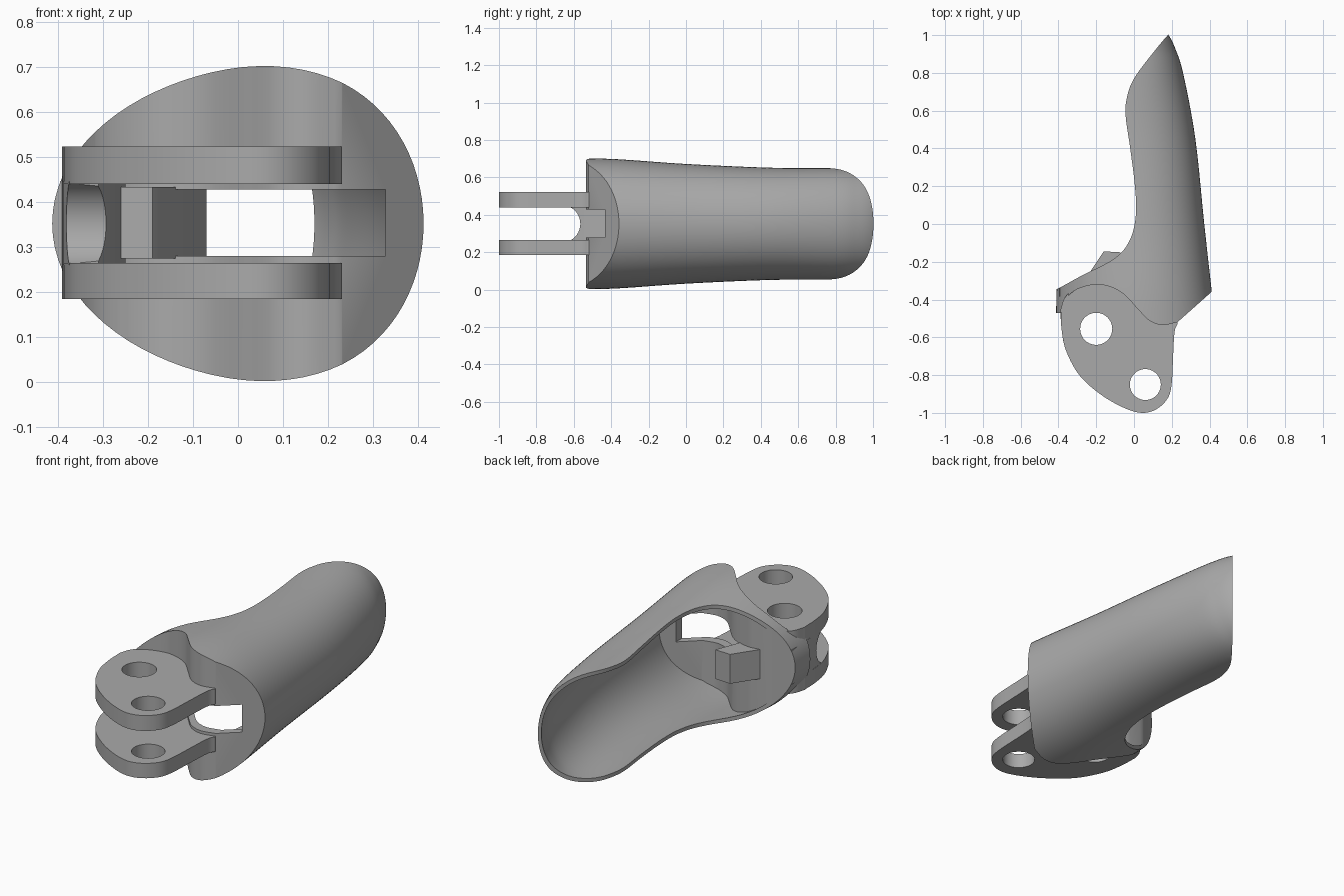
import bpy, bmesh, math
from mathutils import Vector

cube = bpy.data.objects.get("Cube")
if cube:
    bpy.data.objects.remove(cube, do_unlink=True)

grey = bpy.data.materials.new("plain grey")
grey.use_nodes = True
grey.diffuse_color = (0.4, 0.4, 0.4, 1)
grey.node_tree.nodes["Principled BSDF"].inputs["Base Color"].default_value = (0.4, 0.4, 0.4, 1)
MID = 0.352


def spline(points, steps=5):
    """Smooth curve through points of any dimension."""
    p = [Vector(q) for q in points]
    p = [p[0] * 2 - p[1]] + p + [p[-1] * 2 - p[-2]]
    out = []
    for a, b, c, d in zip(p, p[1:], p[2:], p[3:]):
        for i in range(steps):
            t = i / steps
            out.append((b * 2 + (c - a) * t + (a * 2 - b * 5 + c * 4 - d) * t * t
                        + (b * 3 - a - c * 3 + d) * t ** 3) / 2)
    return out + [p[-2]]


def make(name, bm):
    bmesh.ops.recalc_face_normals(bm, faces=bm.faces)
    mesh = bpy.data.meshes.new(name)
    bm.to_mesh(mesh)
    bm.free()
    mesh.materials.append(grey)
    ob = bpy.data.objects.new(name, mesh)
    bpy.context.collection.objects.link(ob)
    return ob


def loft(name, rings):
    bm = bmesh.new()
    loops = [[bm.verts.new(v) for v in ring] for ring in rings]
    for lo, hi in zip(loops, loops[1:]):
        for i in range(len(lo)):
            j = (i + 1) % len(lo)
            bm.faces.new((lo[i], lo[j], hi[j], hi[i]))
    bm.faces.new(loops[0])
    bm.faces.new(loops[-1])
    return make(name, bm)


def prism(name, outline, z0, z1):
    return loft(name, [[(p[0], p[1], z) for p in outline] for z in (z0, z1)])


def circle(x, y, r, n=40):
    return [(x + r * math.cos(math.tau * i / n), y + r * math.sin(math.tau * i / n)) for i in range(n)]


def boolean(ob, tool, operation):
    tool.hide_render = True
    mod = ob.modifiers.new("cut", "BOOLEAN")
    mod.object, mod.operation, mod.solver = tool, operation, "EXACT"
    bpy.context.view_layer.objects.active = ob
    bpy.ops.object.modifier_apply(modifier=mod.name)
    bpy.data.objects.remove(tool, do_unlink=True)


# Tube sections: y, outer wall x, half width, half height
SECTIONS = spline([(-.6, .44, .427, .352), (-.36, .412, .411, .345), (0, .372, .385, .32),
                   (.45, .325, .36, .3), (.79, .262, .33, .298), (.92, .222, .32, .292),
                   (1.0, .183, .315, .288), (1.06, .13, .31, .28)])


def tube(name, inset):
    rings = []
    for y, wall, a, h in SECTIONS:
        ring = []
        for i in range(80):
            t = math.tau * i / 80
            s = math.sin(t)
            ring.append((wall - a + (a - inset) * math.cos(t) + .04 * s * s, y, MID + (h - inset) * s))
        rings.append(ring)
    return loft(name, rings)


# Curves seen from above
wave = spline([(.23, -.52), (.15, -.535), (.08, -.51), (.02, -.45), (-.05, -.375), (-.12, -.335),
               (-.2, -.32), (-.3, -.345), (-.365, -.4), (-.39, -.47)])
rear = spline([(-.47, -.36), (-.41, -.345), (-.28, -.275), (-.1, -.18), (-.02, -.08), (.01, .05),
               (.005, .2), (-.02, .4), (-.045, .58), (-.035, .68), (0, .77), (.08, .88),
               (.17, .99), (.23, 1.05)])

# Hollow finger shell, closed by a wavy front wall and open along the inner side
shell = tube("finger_shell", 0)
boolean(shell, prism("shell_outline", [(.6, 1.05), (.6, -.19), (.41, -.36)] + wave + [(-.47, -.47)] + rear,
                     -.2, 1), "INTERSECT")
cavity = tube("cavity", .02)
inner_wave = [(p[0], p[1] + .05) for p in wave if p[0] > -.21]
boolean(cavity, prism("cavity_outline", [(.6, 1.2), (.6, -.14), (.4, -.315)] + inner_wave
                      + [(-.3, -.285), (-.42, -.35), (-.6, -.35), (-.6, 1.2)], -.3, 1.1), "INTERSECT")
boolean(shell, cavity, "DIFFERENCE")

# Window through the front wall
boolean(shell, prism("window_cutter", [(-.19, -.7), (.327, -.7), (.327, -.2), (-.19, -.2)], .28, .428),
        "DIFFERENCE")

# Two hinge plates with pin holes
edge = spline([(-.388, -.46), (-.383, -.56), (-.36, -.67), (-.29, -.8), (-.18, -.9), (-.06, -.97),
               (.04, -1), (.12, -.98), (.18, -.92), (.2, -.84), (.207, -.7), (.215, -.57), (.235, -.52)])
back = [(p[0], p[1] + .012) for p in wave]
parts = [shell]
for name, z0, z1 in (("lower_hinge_plate", .185, .265), ("upper_hinge_plate", .44, .523)):
    plate = prism(name, edge[:-1] + back, z0, z1)
    for x, y, r in ((-.2, -.555, .085), (.06, -.85, .082)):
        boolean(plate, prism("pin_hole", circle(x, y, r), z0 - .1, z1 + .1), "DIFFERENCE")
    parts.append(plate)

# Scooped web joining the plates on the inner side
web = prism("hinge_web", [(-.395, -.34), (-.388, -.5), (-.375, -.62), (-.31, -.61), (-.287, -.55),
                          (-.27, -.46), (-.25, -.35)], .26, .445)
scoop = loft("scoop_cutter", [[(x, y, z) for y, z in circle(-.665, MID, .1)] for x in (-.6, 0)])
boolean(web, scoop, "DIFFERENCE")
parts.append(web)

# Guide bar behind the front wall
parts.append(prism("guide_bar", [(-.19, -.42), (-.15, -.36), (-.07, -.15), (-.16, -.145),
                                 (-.27, -.31), (-.27, -.4)], .275, .433))

bpy.ops.object.select_all(action="DESELECT")
for ob in parts:
    ob.select_set(True)
bpy.context.view_layer.objects.active = shell
bpy.ops.object.shade_smooth_by_angle(angle=math.radians(32))
